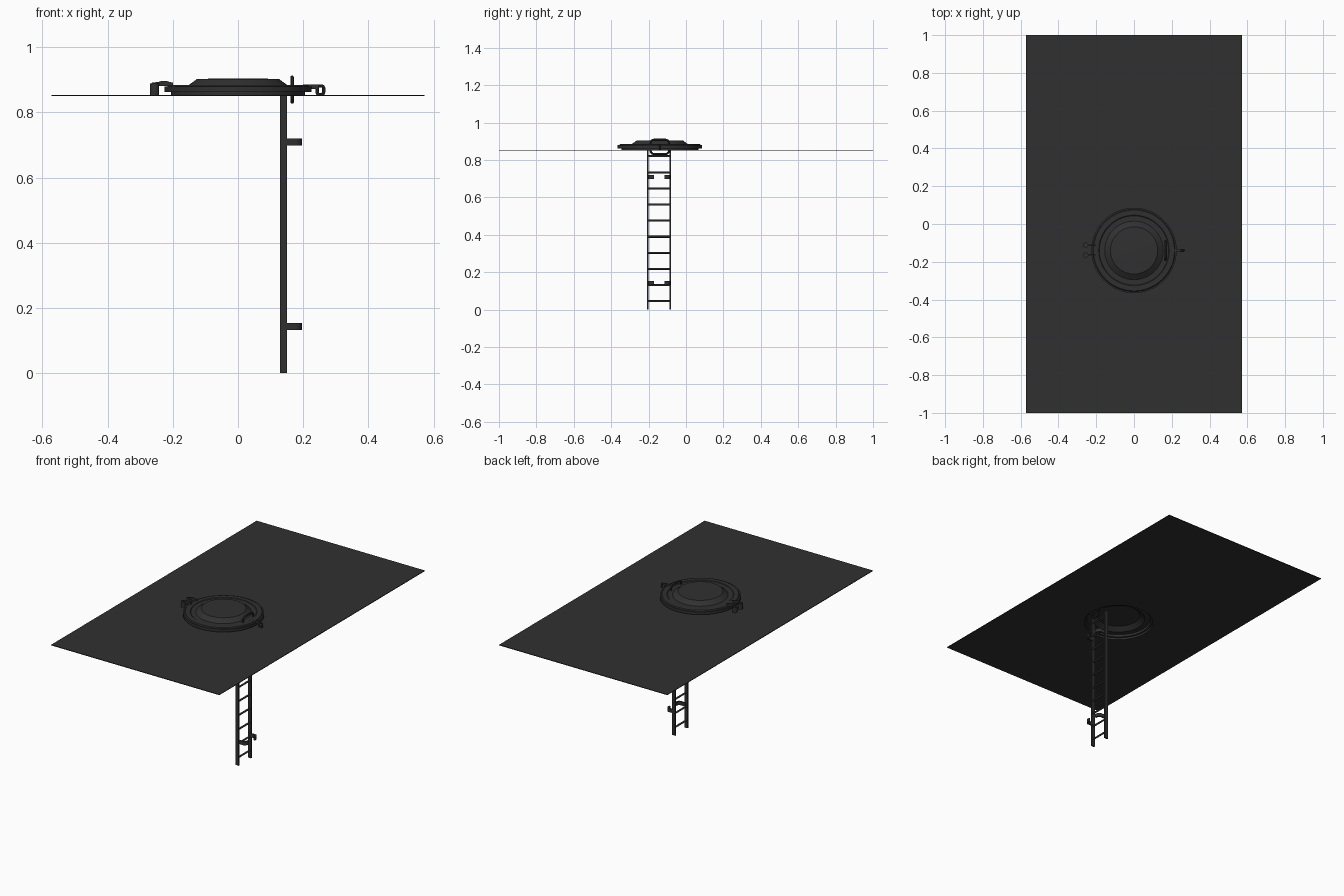
import bpy, bmesh, math
from mathutils import Matrix, Vector

if "Cube" in bpy.data.objects:
    bpy.data.objects.remove(bpy.data.objects["Cube"])

CY = -0.14       # hatch and ladder centre line
DECK = 0.852     # deck height

mat = bpy.data.materials.new("dark grey metal")
mat.diffuse_color = (0.03, 0.03, 0.03, 1)
mat.use_nodes = True
mat.node_tree.nodes["Principled BSDF"].inputs["Base Color"].default_value = mat.diffuse_color


def finish(ob, smooth=True):
    ob.data.materials.append(mat)
    bpy.ops.object.select_all(action='DESELECT')
    ob.select_set(True)
    bpy.context.view_layer.objects.active = ob
    if ob.type == 'CURVE':
        bpy.ops.object.convert(target='MESH')
    if smooth:
        bpy.ops.object.shade_smooth_by_angle(angle=math.radians(35))
    return bpy.context.view_layer.objects.active


def add_bmesh(name, bm, smooth=True):
    bmesh.ops.recalc_face_normals(bm, faces=bm.faces[:])
    me = bpy.data.meshes.new(name)
    bm.to_mesh(me)
    bm.free()
    ob = bpy.data.objects.new(name, me)
    bpy.context.collection.objects.link(ob)
    return finish(ob, smooth)


def box(name, x0, x1, y0, y1, z0, z1):
    bm = bmesh.new()
    m = Matrix.Translation(((x0 + x1) / 2, (y0 + y1) / 2, (z0 + z1) / 2))
    bmesh.ops.create_cube(bm, size=1, matrix=m @ Matrix.Diagonal((x1 - x0, y1 - y0, z1 - z0, 1)))
    return add_bmesh(name, bm, False)


def cylinder(name, a, b, r, seg=16):
    a, b = Vector(a), Vector(b)
    rot = (b - a).to_track_quat('Z', 'Y').to_matrix().to_4x4()
    bm = bmesh.new()
    bmesh.ops.create_cone(bm, cap_ends=True, segments=seg, radius1=r, radius2=r,
                          depth=(b - a).length, matrix=Matrix.Translation((a + b) / 2) @ rot)
    return add_bmesh(name, bm)


def lathe(name, profile, closed=False, seg=64):
    bm = bmesh.new()
    vs = [bm.verts.new((r, CY, z)) for r, z in profile]
    pairs = list(zip(vs, vs[1:])) + ([(vs[-1], vs[0])] if closed else [])
    edges = [bm.edges.new(p) for p in pairs]
    bmesh.ops.spin(bm, geom=vs + edges, cent=(0, CY, 0), axis=(0, 0, 1),
                   angle=math.tau, steps=seg, use_duplicate=False)
    bmesh.ops.remove_doubles(bm, verts=bm.verts[:], dist=1e-5)
    return add_bmesh(name, bm)


def rounded(w, h, rad, n=5):
    """Points of a rounded rectangle centred on the origin."""
    out = []
    for k, (sx, sy) in enumerate([(1, 1), (-1, 1), (-1, -1), (1, -1)]):
        for i in range(n + 1):
            t = (k + i / n) * math.pi / 2
            out.append((sx * (w / 2 - rad) + rad * math.cos(t), sy * (h / 2 - rad) + rad * math.sin(t)))
    return out


def tube(name, pts, r):
    cu = bpy.data.curves.new(name, 'CURVE')
    cu.dimensions = '3D'
    cu.bevel_depth, cu.bevel_resolution = r, 2
    sp = cu.splines.new('POLY')
    sp.points.add(len(pts) - 1)
    for p, c in zip(sp.points, pts):
        p.co = (*c, 1)
    sp.use_cyclic_u = True
    ob = bpy.data.objects.new(name, cu)
    bpy.context.collection.objects.link(ob)
    return finish(ob)


def strip(name, pts, half, axis):
    """Closed 2D outline extruded symmetrically; axis 'y' takes (x, z), 'z' takes (x, y)."""
    off, base = half
    bm = bmesh.new()
    to3 = (lambda u, v, w: (u, w, v)) if axis == 'y' else (lambda u, v, w: (u, v, w))
    f = bm.faces.new([bm.verts.new(to3(u, v, base - off)) for u, v in pts])
    g = bmesh.ops.extrude_face_region(bm, geom=[f])['geom']
    bmesh.ops.translate(bm, vec=to3(0, 0, 2 * off),
                        verts=[v for v in g if isinstance(v, bmesh.types.BMVert)])
    return add_bmesh(name, bm)


# deck sheet with a round opening
cu = bpy.data.curves.new("deck", 'CURVE')
cu.dimensions, cu.fill_mode, cu.extrude = '2D', 'BOTH', 0.002
ring = [(0.198 * math.cos(math.tau * i / 64), CY + 0.198 * math.sin(math.tau * i / 64)) for i in range(64)]
for loop in ([(-0.573, -1), (0.573, -1), (0.573, 1), (-0.573, 1)], ring):
    sp = cu.splines.new('POLY')
    sp.points.add(len(loop) - 1)
    for p, c in zip(sp.points, loop):
        p.co = (*c, 0, 1)
    sp.use_cyclic_u = True
deck = bpy.data.objects.new("deck", cu)
bpy.context.collection.objects.link(deck)
deck.location.z = DECK
finish(deck, False)

# hollow hatch lid: raised centre, stepped flange, open underside
lathe("hatch_lid", [(0, 0.904), (0.125, 0.903), (0.155, 0.881), (0.183, 0.881), (0.187, 0.884),
                    (0.214, 0.884), (0.218, 0.879), (0.226, 0.879), (0.226, 0.862), (0.187, 0.862),
                    (0.183, 0.874), (0.152, 0.874), (0.122, 0.896), (0, 0.897)])
# gasket between lid and deck
lathe("hatch_gasket", [(0.198, 0.852), (0.206, 0.852), (0.206, 0.863), (0.198, 0.863)], True)

# grab handle loop passing through the lid
tube("hatch_handle", [(0.166, CY + y, 0.87 + z) for y, z in rounded(0.098, 0.076, 0.018)], 0.0055)

# hinges: two posts with bent arms to the lid
for i, y in enumerate((-0.111, -0.165)):
    cylinder(f"hinge_post_{i}", (-0.256, y, DECK), (-0.256, y, 0.888), 0.014)
    strip(f"hinge_arm_{i}", [(-0.268, 0.872), (-0.268, 0.888), (-0.262, 0.892), (-0.245, 0.893), (-0.235, 0.897),
                             (-0.222, 0.897), (-0.2, 0.891), (-0.2, 0.881), (-0.245, 0.881), (-0.245, 0.872)],
          (0.004, y), 'y')

# latch: hasp on the lid and a staple on the deck
box("latch_hasp", 0.2, 0.245, CY - 0.006, CY + 0.006, 0.872, 0.886)
tube("latch_staple", [(0.253 + x, CY, 0.868 + z) for x, z in rounded(0.02, 0.026, 0.007)], 0.005)

# ladder
for side, s in (("front", -1), ("back", 1)):
    yo = CY - 0.004 + s * 0.06
    box(f"ladder_rail_{side}", 0.129, 0.151, yo - 0.0045, yo + 0.0045, 0, 0.85)
    # wall brackets: curved inward from each rail
    outer = [(0.14, 0.0), (0.178, 0.0), (0.188, 0.004), (0.194, 0.011), (0.196, 0.02), (0.196, 0.032)]
    inner = [(0.188, 0.032), (0.187, 0.021), (0.184, 0.014), (0.177, 0.009), (0.14, 0.008)]
    for level, z in (("lower", 0.143), ("upper", 0.709)):
        strip(f"ladder_bracket_{level}_{side}", [(x, yo - s * d) for x, d in outer + inner], (0.011, z), 'z')
for i in range(10):
    z = 0.045 + i * 0.0861
    cylinder(f"ladder_rung_{i}", (0.14, CY - 0.064, z), (0.14, CY + 0.056, z), 0.0055, 12)
